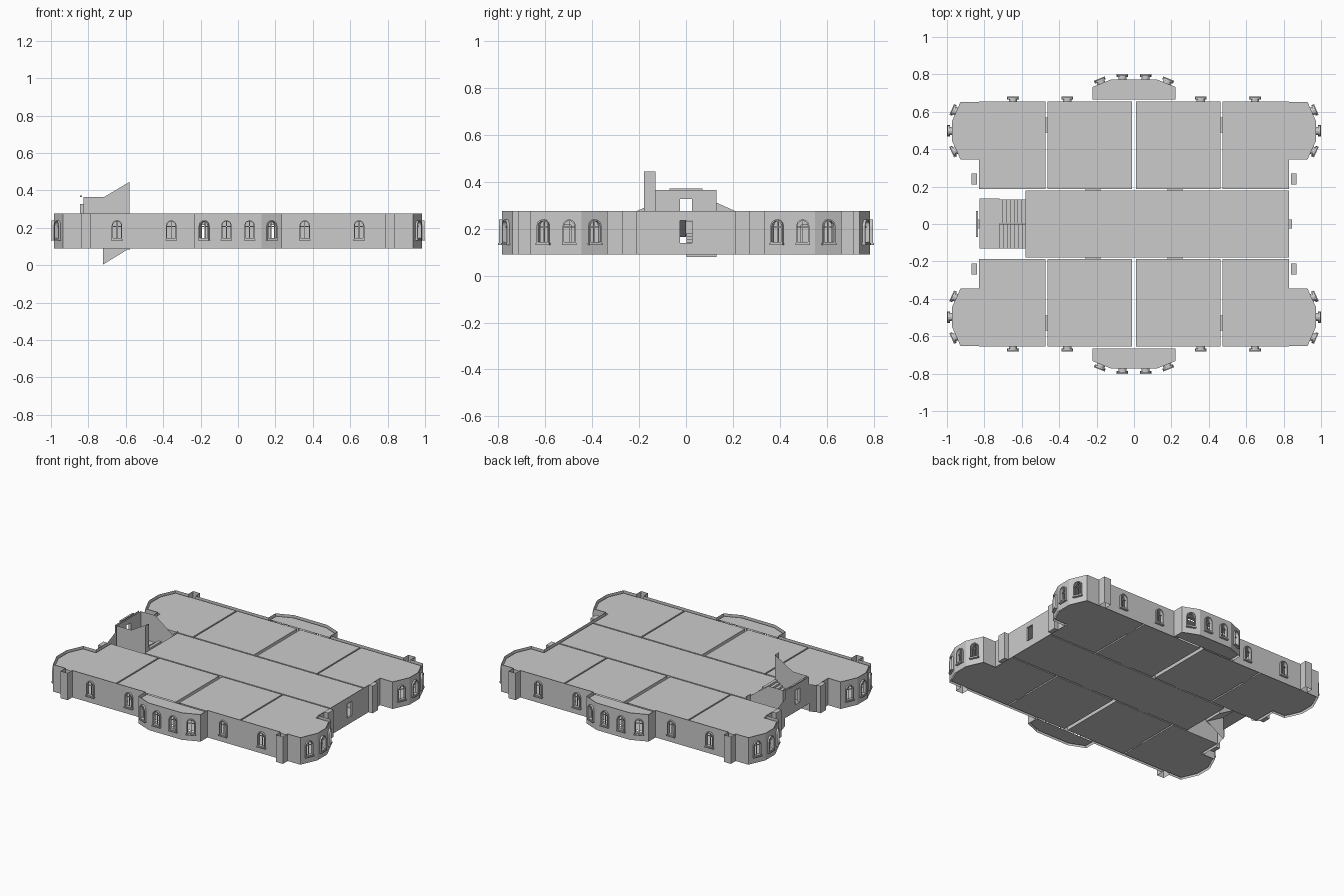
import bpy, bmesh, math
from mathutils import Vector
from mathutils.geometry import tessellate_polygon

if "Cube" in bpy.data.objects:
    bpy.data.objects.remove(bpy.data.objects["Cube"])

Z0, Z1 = 0.09, 0.275          # outer wall bottom and top
FL, CE = 0.098, 0.262         # floor and ceiling of the rooms
GAP = 0.012                   # outer wall to inner lining


def finish(bm, name, mx=False, my=False):
    me = bpy.data.meshes.new(name)
    bm.to_mesh(me)
    bm.free()
    ob = bpy.data.objects.new(name, me)
    bpy.context.collection.objects.link(ob)
    if mx or my:
        m = ob.modifiers.new("mirror", 'MIRROR')
        m.use_axis = (mx, my, False)
        m.use_clip = False
        m.merge_threshold = 0.0001
    return ob


def frame(a, b):
    a, b = Vector((*a, 0)), Vector((*b, 0))
    d = (b - a).normalized()
    return a, d, Vector((-d.y, d.x, 0)), (b - a).length


def rect(c, w, z0, z1):
    return [(c - w/2, z0), (c + w/2, z0), (c + w/2, z1), (c - w/2, z1)]


def arch(c, w, z0, z1, n=6):
    r = w / 2
    return [(c - r, z0), (c + r, z0)] + [
        (c + r*math.cos(math.pi*i/n), z1 - r + r*math.sin(math.pi*i/n)) for i in range(n + 1)]


def panel(bm, a, b, outer, holes=()):
    # flat wall between plan points, outline in (distance, height)
    o, d, n, _ = frame(a, b)
    loops = [[o + d*s + Vector((0, 0, z)) for s, z in l] for l in [outer, *holes]]
    vs = [bm.verts.new(p) for l in loops for p in l]
    for t in tessellate_polygon(loops):
        try:
            bm.faces.new([vs[i] for i in t])
        except ValueError:
            pass
    bm.normal_update()


def wall(bm, a, b, z0, z1, holes=()):
    panel(bm, a, b, rect(frame(a, b)[3]/2, frame(a, b)[3], z0, z1), holes)


def reveal(bm, a, b, loop, d0, d1):
    # strip through the wall thickness along an opening
    o, d, n, _ = frame(a, b)
    r = [[bm.verts.new(o + d*s + n*k + Vector((0, 0, z))) for s, z in loop] for k in (d0, d1)]
    for i in range(len(loop)):
        j = (i + 1) % len(loop)
        bm.faces.new((r[0][i], r[0][j], r[1][j], r[1][i]))


def bar(bm, a, b, s0, s1, z0, z1, d0, d1):
    o, d, n, _ = frame(a, b)
    v = [bm.verts.new(o + d*s + n*k + Vector((0, 0, z)))
         for s in (s0, s1) for k in (d0, d1) for z in (z0, z1)]
    for f in ((0, 1, 3, 2), (4, 6, 7, 5), (0, 4, 5, 1), (2, 3, 7, 6), (0, 2, 6, 4), (1, 5, 7, 3)):
        bm.faces.new([v[i] for i in f])


def window(bm, a, b, c):
    # arched surround, reveal, mullion, transom and sill
    o, d, n, _ = frame(a, b)
    out, inn = arch(c, 0.056, 0.138, 0.24), arch(c, 0.044, 0.144, 0.234)
    off = n * 0.012
    a2, b2 = [(p[0] + off.x, p[1] + off.y) for p in (a, b)]
    panel(bm, a2, b2, out, [inn])
    reveal(bm, a, b, out, 0, 0.012)
    reveal(bm, a, b, inn, 0.012, -GAP)
    bar(bm, a, b, c - 0.002, c + 0.002, 0.144, 0.234, -0.008, -0.003)
    bar(bm, a, b, c - 0.022, c + 0.022, 0.205, 0.209, -0.008, -0.003)
    bar(bm, a, b, c - 0.031, c + 0.031, 0.131, 0.138, 0, 0.016)


def slab(bm, pts):
    for z in (FL, CE):
        bm.faces.new([bm.verts.new((x, y, z)) for x, y in pts])


def opening(c):
    return arch(c, 0.044, 0.144, 0.234)


# outer facade: one quarter, mirrored
path = [(0, .785), (.125, .785), (.235, .74), (.235, .665), (.787, .665), (.787, .715), (.84, .715),
        (.84, .663), (.935, .663), (.985, .55), (.985, .445), (.935, .335), (.84, .335)]
wins = {0: [.062], 1: [.059], 3: [.122, .412], 8: [.062], 9: [.0525], 10: [.06]}
bm, bw = bmesh.new(), bmesh.new()
for i in range(len(path) - 1):
    a, b = path[i], path[i + 1]
    wall(bm, a, b, Z0, Z1, [opening(c) for c in wins.get(i, [])])
    for c in wins.get(i, []):
        window(bw, a, b, c)
finish(bm, "outer_walls", True, True)
finish(bw, "arched_windows", True, True)

# bay linings with floors and ceilings
bm = bmesh.new()
fb = [(0, .773), (.122, .773), (.223, .732), (.223, .665)]
eb = [(.83, .652), (.928, .652), (.973, .55), (.973, .445), (.928, .346), (.83, .346)]
for pts, ids in ((fb, {0: .062, 1: .055}), (eb, {1: .056, 2: .0525, 3: .055})):
    for i in range(len(pts) - 1):
        wall(bm, pts[i], pts[i + 1], FL, CE, [opening(ids[i])] if i in ids else [])
    slab(bm, pts + ([(0, .665)] if pts is fb else []))
finish(bm, "bay_linings", True, True)

# rooms: one quarter, mirrored
bm = bmesh.new()
door = lambda c: rect(c, 0.08, FL + .001, 0.215)
for x0, x1 in ((.012, .463), (.473, .83)):
    slab(bm, [(x0, .187), (x1, .187), (x1, .655), (x0, .655)])
wall(bm, (.012, .187), (.012, .655), FL, CE)
wall(bm, (.223, .655), (.463, .655), FL, CE, [opening(.134)])
wall(bm, (.012, .187), (.463, .187), FL, CE, [door(.208)])
wall(bm, (.463, .187), (.463, .655), FL, CE, [door(.343)])
wall(bm, (.473, .187), (.473, .655), FL, CE, [door(.343)])
wall(bm, (.473, .655), (.83, .655), FL, CE, [opening(.174)])
wall(bm, (.473, .187), (.83, .187), FL, CE)
wall(bm, (.83, .187), (.83, .346), FL, CE)
finish(bm, "rooms", True, True)

# door jambs bridging the gaps between rooms
bm = bmesh.new()
reveal(bm, (.012, .187), (.463, .187), door(.208), 0, -.009)
reveal(bm, (.463, .187), (.463, .655), door(.343), 0, -.01)
finish(bm, "door_jambs", True, True)

# corridor
bm = bmesh.new()
slab(bm, [(-.58, -.178), (.83, -.178), (.83, .178), (-.58, .178)])
for y in (-.178, .178):
    wall(bm, (-.58, y), (.83, y), FL, CE, [door(.36), door(.80)])
wall(bm, (.83, .178), (.83, -.178), FL, CE, [rect(.178, .05, .14, .235)])
finish(bm, "corridor")

# east end wall with plain window
bm = bmesh.new()
a, b = (.84, .335), (.84, -.335)
hole = rect(.335, .05, .14, .235)
wall(bm, a, b, Z0, Z1, [hole])
reveal(bm, a, b, hole, .004, -.01)
finish(bm, "east_wall")

# west end wall, raised half a storey around the stair
bm = bmesh.new()
a, b = (-.84, -.335), (-.84, .335)
half = [(-.335, 0), (-.21, 0), (-.13, .036), (-.13, .09)]
lower = half + [(-y, z) for y, z in reversed(half)]
prof = [(y + .335, z + Z0) for y, z in lower] + [(y + .335, z + Z1) for y, z in reversed(lower)]
hole = rect(.335, .05, .232, .327)
panel(bm, a, b, prof, [hole])
reveal(bm, a, b, hole, .004, -.014)
wall(bm, (-.826, -.13), (-.826, .13), .18, .365, [rect(.13, .05, .232, .327)])
bar(bm, a, b, .265, .405, .364, .372, -.006, .006)
finish(bm, "west_wall")

# end wall piers
bm = bmesh.new()
bar(bm, (.84, .335), (.84, -.335), .065, .125, Z0, Z1, 0, .03)
finish(bm, "end_piers", True, True)

# stair well side panels, middle wall and returns
bm = bmesh.new()
X0, X1, X2 = -.826, -.715, -.58
for y, lo in ((-.13, .27), (.13, .09)):
    pr = [(X0, .18), (X1, .18), (X2, lo), (X2, lo + .175), (X1, .365), (X0, .365)]
    panel(bm, (0, y), (1, y), pr)
panel(bm, (0, .003), (1, .003), [(-.722, .003), (X2, .09), (X2, .27), (-.722, .18)])
wall(bm, (X2, -.178), (X2, -.13), FL, .443)
wall(bm, (X2, .13), (X2, .178), FL, Z1)
finish(bm, "stair_walls")


# stairs: two flights and a half landing
def flight(bm, y0, y1, za, zb, xa, xb, n=7):
    pr = []
    dx, dz = (xb - xa)/n, (zb - za)/n
    for i in range(n):
        pr += [(xa + dx*i, za + dz*i), (xa + dx*i, za + dz*(i + 1))]
    pr += [(xb, zb), (xb, zb - .02), (xa, za - .015)]
    for y in (y0, y1):
        panel(bm, (0, y), (1, y), pr)
    reveal(bm, (0, y0), (1, y0), pr, 0, y1 - y0)


bm = bmesh.new()
flight(bm, .003, .13, .095, .18, X2, -.72)
flight(bm, -.13, 0, .18, .275, -.72, X2)
bar(bm, (0, 0), (1, 0), X0, -.72, .168, .18, -.13, .135)
finish(bm, "stairs")
